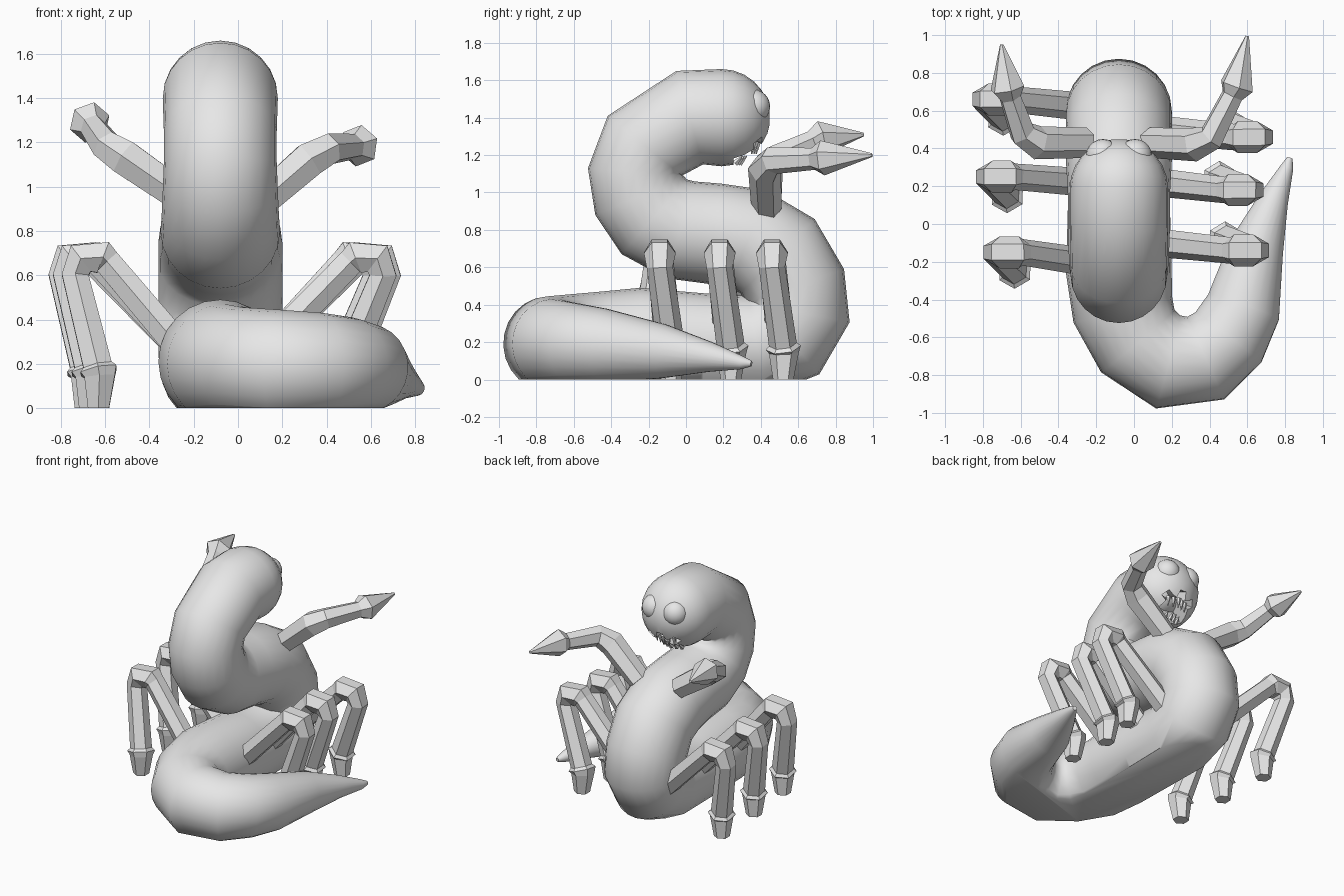
import bpy, bmesh, math
from mathutils import Vector

if "Cube" in bpy.data.objects:
    bpy.data.objects.remove(bpy.data.objects["Cube"], do_unlink=True)

GREY = (0.8, 0.8, 0.8, 1)
skin = bpy.data.materials.new("plain_grey")
skin.use_nodes = True
skin.diffuse_color = GREY
skin.node_tree.nodes["Principled BSDF"].inputs["Base Color"].default_value = GREY
MID = -0.08  # x of the body's centre line


def finish(name, bm, smooth=None):
    """Turn a bmesh into a named grey object."""
    bmesh.ops.recalc_face_normals(bm, faces=bm.faces)
    mesh = bpy.data.meshes.new(name)
    bm.to_mesh(mesh)
    bm.free()
    mesh.materials.append(skin)
    obj = bpy.data.objects.new(name, mesh)
    bpy.context.collection.objects.link(obj)
    if smooth:
        bpy.ops.object.select_all(action='DESELECT')
        obj.select_set(True)
        bpy.context.view_layer.objects.active = obj
        bpy.ops.object.shade_smooth_by_angle(angle=math.radians(smooth))
    return obj


def tube(path, sides, ref):
    """Sweep a round section along (x, y, z, radius) points."""
    bm = bmesh.new()
    pts = [Vector(p[:3]) for p in path]
    side = Vector(ref)
    rings = []
    for i, p in enumerate(pts):
        before = (p - pts[i - 1]).normalized() if i else Vector()
        after = (pts[i + 1] - p).normalized() if i < len(pts) - 1 else Vector()
        t = (before + after).normalized()
        side = (side - t * side.dot(t)).normalized()
        up = t.cross(side)
        ring = []
        for k in range(sides):
            a = math.tau * k / sides
            ring.append(bm.verts.new(p + path[i][3] * (side * math.cos(a) + up * math.sin(a))))
        rings.append(ring)
    for r, s in zip(rings, rings[1:]):
        for k in range(sides):
            n = (k + 1) % sides
            bm.faces.new((r[k], r[n], s[n], s[k]))
    bm.faces.new(rings[0])
    bm.faces.new(rings[-1])
    return bm


# Body: round head, folded neck, coil on the ground, tapering tail
HEAD_R = 0.26
body_path = []
for deg in (8, 20, 34, 48, 62, 76):
    a = math.radians(deg)
    body_path.append((MID, 0.19 + HEAD_R * math.cos(a), 1.4, HEAD_R * math.sin(a)))
spine = [(0.19, 1.4, .26), (0.02, 1.4, .26), (-.22, 1.25, .255), (-.27, 1.11, .255),
         (-.245, .98, .26), (-.17, .87, .265), (-.03, .8, .27), (.15, .78, .27),
         (.33, .75, .28), (.49, .66, .28), (.58, .5, .28), (.6, .36, .28),
         (.53, .24, .28), (.38, .18, .27), (.1, .19, .27), (-.25, .21, .28)]
body_path += [(MID, y, z, r) for y, z, r in spine]
body_path += [(-.06, -.45, .2, .27), (.02, -.62, .2, .255), (.18, -.73, .19, .255),
              (.38, -.71, .19, .24), (.5, -.6, .19, .22), (.58, -.44, .18, .2),
              (.65, -.12, .15, .145), (.74, .13, .12, .08), (.81, .3, .09, .035),
              (.825, .35, .085, .015)]
bm = tube(body_path, 24, (1, 0, 0))

# Mouth: sunken faces low on the front of the head
mouth = []
for f in bm.faces:
    c = f.calc_center_median()
    if abs(c.x - MID) < 0.11 and c.y > 0.27 and 1.14 < c.z < 1.29:
        mouth.append(f)
bmesh.ops.recalc_face_normals(bm, faces=bm.faces)
bmesh.ops.inset_region(bm, faces=mouth, thickness=0.015, depth=-0.1, use_even_offset=False)

# Flat belly on the ground
cut = bmesh.ops.bisect_plane(bm, geom=bm.verts[:] + bm.edges[:] + bm.faces[:],
                             plane_co=(0, 0, 0), plane_no=(0, 0, -1), clear_outer=True)
rim = [e for e in cut["geom_cut"] if isinstance(e, bmesh.types.BMEdge)]
bmesh.ops.holes_fill(bm, edges=rim, sides=0)
finish("body", bm, 45)

# Eyes
for name, dx in (("left_eye", 0.085), ("right_eye", -0.085)):
    bm = bmesh.new()
    bmesh.ops.create_uvsphere(bm, u_segments=20, v_segments=12, radius=0.09)
    bmesh.ops.translate(bm, verts=bm.verts, vec=(MID + dx, 0.36, 1.46))
    finish(name, bm, 60)

# Teeth: an upper and a lower row of small spikes
for i in range(5):
    x = MID + (i - 2) * 0.036
    back = 0.012 * abs(i - 2)
    finish("upper_tooth", tube([(x, .385 - back, 1.275, .018), (x, .375 - back, 1.205, .003)],
                               5, (1, 0, 0)))
    finish("lower_tooth", tube([(x, .285 - back, 1.155, .018), (x, .325 - back, 1.195, .003)],
                               5, (1, 0, 0)))

# Legs: thigh, knee, shin, flared ankle and foot
# side, hip x, knee x, foot x, foot y shift, rows of (hip y, knee y, knee x shift)
leg_sides = [
    ("left", .13, .62, .46, .06, [(.5, .46, .04), (.22, .18, -.01), (-.1, -.14, .02)]),
    ("right", -.26, -.74, -.65, -.1, [(.62, .66, -.04), (.22, .25, -.02), (-.2, -.15, .02)]),
]
for side_name, hip, knee, foot, shift, rows in leg_sides:
    s = 1 if knee > 0 else -1
    for row_name, (hy, ky, dx) in zip(("front", "middle", "rear"), rows):
        k, fx, fy = knee + dx, foot + dx, ky + shift
        top, low = Vector((k, ky, .62)), Vector((fx, fy, .17))
        path = [(hip, hy, .27, .075), (k - s * .13, ky, .66, .07),
                (k - s * .11, ky, .68, .085), (k - s * .01, ky, .675, .085),
                (k + s * .015, ky, .6, .07)]
        path += [(*top.lerp(low, .96), .075), (*low, .095),
                 (*top.lerp(low, 1.06), .08), (fx, fy, 0, .055)]
        bm = tube(path, 6, (0, 1, 0))
        for v in bm.verts:
            v.co.z = max(v.co.z, 0)
            if v.co.z < 0.04:
                v.co.z = 0
        finish(f"{side_name}_{row_name}_leg", bm)

# Arms: upper arm, forearm and pointed claw
finish("left_arm", tube([(.08, .43, .91, .08), (.32, .42, 1.12, .09), (.41, .46, 1.17, .075),
                         (.52, .68, 1.18, .06), (.545, .73, 1.185, .095),
                         (.6, .995, 1.2, .01)], 6, (0, 1, 0)))
finish("right_arm", tube([(-.25, .43, .95, .08), (-.51, .43, 1.13, .09), (-.59, .48, 1.18, .075),
                          (-.655, .67, 1.27, .06), (-.67, .72, 1.29, .095),
                          (-.7, .95, 1.31, .01)], 6, (0, 1, 0)))
